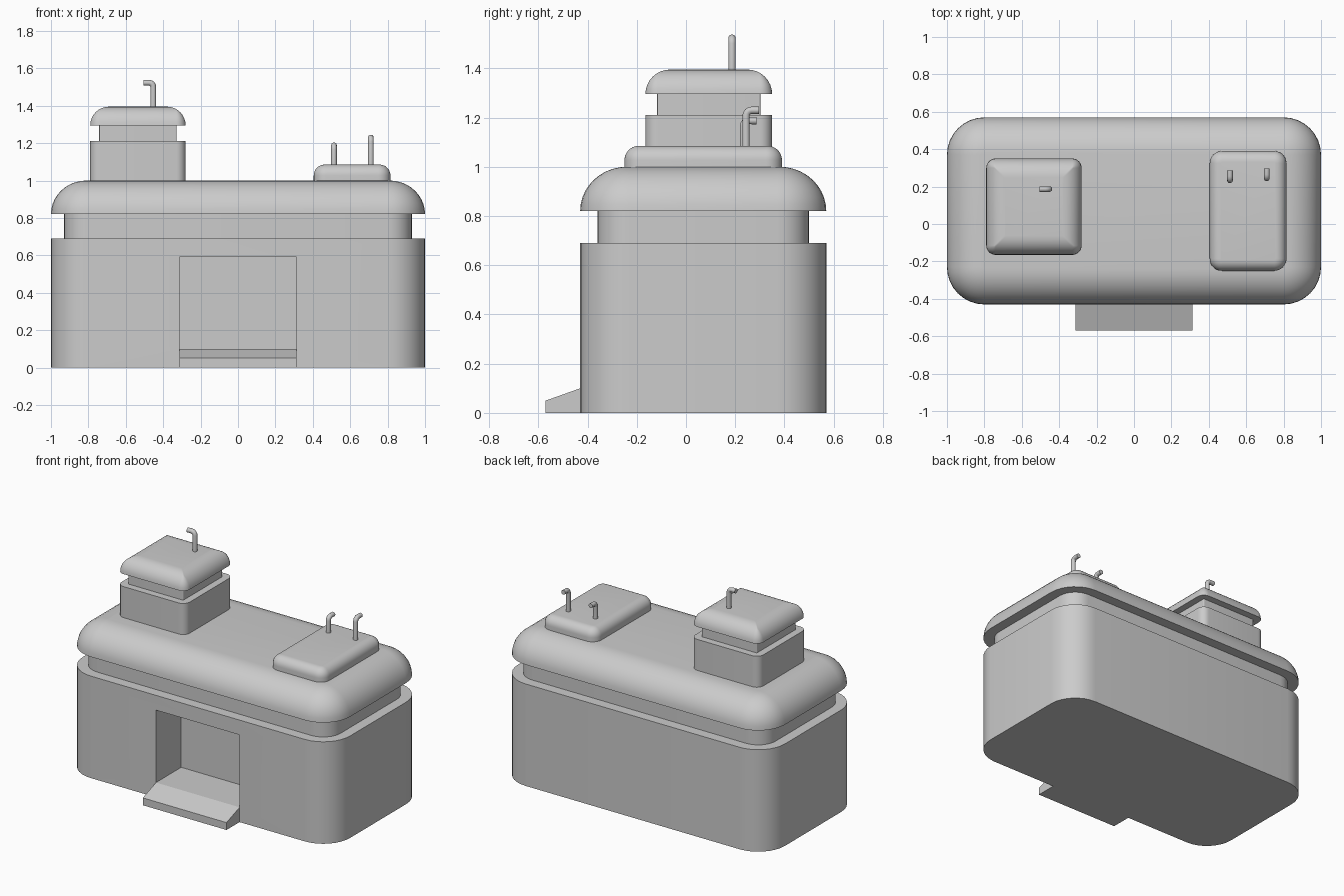
import bpy, bmesh
from math import sin, cos, pi, radians

if "Cube" in bpy.data.objects:
    bpy.data.objects.remove(bpy.data.objects["Cube"])


def finish(name, bm):
    bmesh.ops.recalc_face_normals(bm, faces=bm.faces)
    mesh = bpy.data.meshes.new(name)
    bm.to_mesh(mesh)
    bm.free()
    ob = bpy.data.objects.new(name, mesh)
    bpy.context.collection.objects.link(ob)
    return ob


def smooth(ob):
    bpy.ops.object.select_all(action='DESELECT')
    ob.select_set(True)
    bpy.context.view_layer.objects.active = ob
    bpy.ops.object.shade_smooth_by_angle(angle=radians(35))


def rounded_rect(x0, x1, y0, y1, r, n=8):
    pts = []
    for i, (cx, cy) in enumerate([(x1 - r, y1 - r), (x0 + r, y1 - r), (x0 + r, y0 + r), (x1 - r, y0 + r)]):
        for k in range(n + 1):
            a = (i + k / n) * pi / 2
            pts.append((cx + r * cos(a), cy + r * sin(a)))
    return pts


def stack(name, box, r, profile):
    """Loft of rounded rectangles; profile is a list of (inset, z)."""
    x0, x1, y0, y1 = box
    bm = bmesh.new()
    rings = []
    for d, z in profile:
        pts = rounded_rect(x0 + d, x1 - d, y0 + d, y1 - d, max(r - d, 0.006))
        rings.append([bm.verts.new((x, y, z)) for x, y in pts])
    n = len(rings[0])
    for a, b in zip(rings, rings[1:]):
        for i in range(n):
            j = (i + 1) % n
            bm.faces.new((a[i], a[j], b[j], b[i]))
    bm.faces.new(rings[0][::-1])
    bm.faces.new(rings[-1])
    ob = finish(name, bm)
    smooth(ob)
    return ob


def dome(inset, z0, z1, n=8):
    """Quarter-ellipse edge profile."""
    return [(inset * (1 - cos(k / n * pi / 2)), z0 + (z1 - z0) * sin(k / n * pi / 2)) for k in range(n + 1)]


def extrude_x(name, profile, x0, x1):
    bm = bmesh.new()
    a, b = ([bm.verts.new((x, y, z)) for y, z in profile] for x in (x0, x1))
    bm.faces.new(a)
    bm.faces.new(b)
    n = len(profile)
    for i in range(n):
        bm.faces.new((a[i], a[(i + 1) % n], b[(i + 1) % n], b[i]))
    return finish(name, bm)


def pipe(name, x, y, z0, top, dx, dy, rad=0.0155):
    """Upright vent pipe with a bent end pointing along (dx, dy)."""
    b, z = 0.022, top - rad
    path = [(0, z0 - 0.02), (0, z - b)]
    path += [(b * (1 - cos(k * pi / 8)), z - b + b * sin(k * pi / 8)) for k in range(1, 5)]
    path.append((0.053, z))
    cu = bpy.data.curves.new(name, 'CURVE')
    cu.dimensions = '3D'
    cu.bevel_depth = rad
    cu.bevel_resolution = 3
    cu.use_fill_caps = True
    sp = cu.splines.new('POLY')
    sp.points.add(len(path) - 1)
    for p, (t, h) in zip(sp.points, path):
        p.co = (x + dx * t, y + dy * t, h, 1)
    ob = bpy.data.objects.new(name, cu)
    bpy.context.collection.objects.link(ob)


# Main building
main = (-1, 1, -0.43, 0.57)
body = stack("main_body", main, 0.2, [(0, 0), (0, 0.69)])
stack("window_band", main, 0.2, [(0.07, 0.68), (0.07, 0.83)])
stack("main_roof", main, 0.2, dome(0.19, 0.82, 1.0, 10))

# Doorway recess
cutter = extrude_x("doorway_cutter", [(-0.6, 0.1), (-0.16, 0.1), (-0.16, 0.59), (-0.6, 0.59)], -0.313, 0.313)
mod = body.modifiers.new("doorway", 'BOOLEAN')
mod.operation = 'DIFFERENCE'
mod.solver = 'EXACT'
mod.object = cutter
cutter.hide_render = True
cutter.hide_viewport = True

# Entrance ramp
extrude_x("entrance_ramp", [(-0.57, 0), (-0.57, 0.05), (-0.43, 0.1), (-0.43, 0)], -0.313, 0.313)

# Rooftop tower
tower = (-0.79, -0.28, -0.165, 0.35)
stack("tower_body", tower, 0.05, [(0, 0.99), (0, 1.21)])
stack("tower_window_band", tower, 0.05, [(0.048, 1.2), (0.048, 1.3)])
stack("tower_roof", tower, 0.05, dome(0.1, 1.295, 1.395))

# Rooftop pad
stack("roof_pad", (0.405, 0.815, -0.25, 0.39), 0.065, [(0, 0.99)] + dome(0.058, 1.027, 1.085))

# Vent pipes
pipe("tower_pipe", -0.453, 0.187, 1.395, 1.538, -1, 0)
pipe("pad_pipe_short", 0.513, 0.234, 1.085, 1.203, 0, 1)
pipe("pad_pipe_tall", 0.71, 0.244, 1.085, 1.245, 0, 1)
